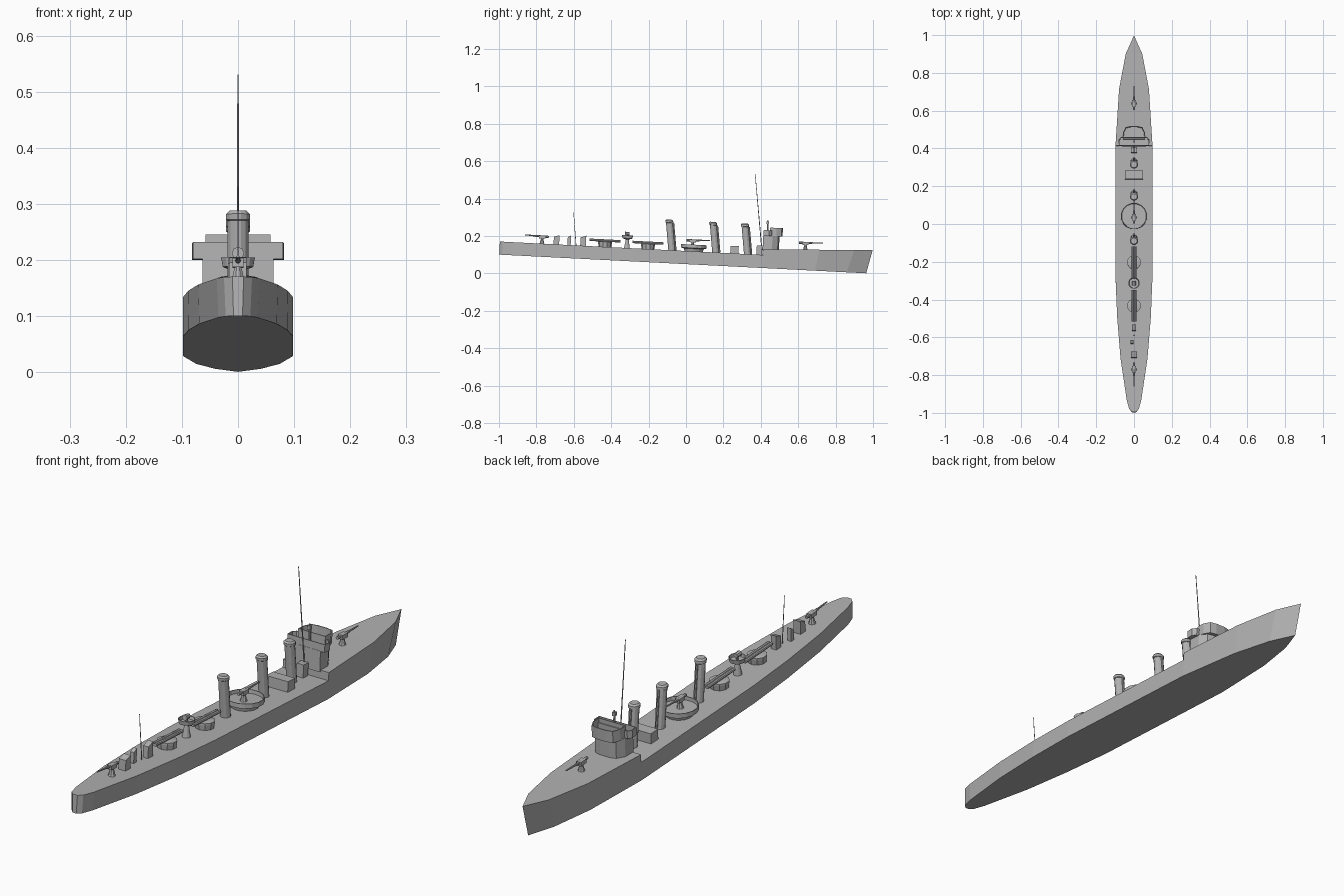
import bpy, bmesh, math
from mathutils import Matrix, Vector

cube = bpy.data.objects.get("Cube")
if cube:
    bpy.data.objects.remove(cube)

# One hull grey for the whole ship
grey = bpy.data.materials.new("warship grey")
grey.use_nodes = True
grey.diffuse_color = (0.45, 0.45, 0.45, 1)
grey.node_tree.nodes["Principled BSDF"].inputs["Base Color"].default_value = (0.45, 0.45, 0.45, 1)

# The whole ship sits bow-down; parts are built level and then pitched
PITCH = Matrix.Translation((0, 0, 0.05)) @ Matrix.Rotation(math.radians(-2.91), 4, 'X')
DECK = 0.07
FORE_DECK = 0.107


def finish(name, bm):
    bmesh.ops.recalc_face_normals(bm, faces=bm.faces[:])
    mesh = bpy.data.meshes.new(name)
    bm.to_mesh(mesh)
    bm.free()
    mesh.transform(PITCH)
    mesh.materials.append(grey)
    obj = bpy.data.objects.new(name, mesh)
    bpy.context.collection.objects.link(obj)
    return obj


def mirrored(half):
    """Closed outline from right-hand points given back to front."""
    return half + [(-x, y) for x, y in reversed(half)]


def prism(name, outline, z0, z1, wall=0, floor=0):
    """Extruded outline; with a wall it becomes an open tub."""
    bm = bmesh.new()
    base = [bm.verts.new((x, y, z0)) for x, y in outline]
    lid = [bm.verts.new((x, y, z1)) for x, y in outline]
    bm.faces.new(base)
    top = bm.faces.new(lid)
    for i in range(len(base)):
        j = (i + 1) % len(base)
        bm.faces.new((base[i], base[j], lid[j], lid[i]))
    bmesh.ops.recalc_face_normals(bm, faces=bm.faces[:])
    if wall:
        bmesh.ops.inset_region(bm, faces=[top], thickness=wall)
        bmesh.ops.inset_region(bm, faces=[top], thickness=wall / 10)
        for v in top.verts:
            v.co.z = floor
    return finish(name, bm)


def box(name, x, y, z, sx, sy, sz):
    """Box standing on z."""
    hx, hy = sx / 2, sy / 2
    return prism(name, [(x - hx, y - hy), (x + hx, y - hy), (x + hx, y + hy), (x - hx, y + hy)], z, z + sz)


def lathe(name, profile, y, z, sides=12, lean=0):
    """Turned part from (radius, height) points; lean shifts y with height."""
    bm = bmesh.new()
    rings = []
    for r, h in profile:
        ring = []
        for k in range(sides):
            a = math.tau * (k + 0.5) / sides
            ring.append(bm.verts.new((r * math.cos(a), y + r * math.sin(a) + lean * h, z + h)))
        rings.append(ring)
    for low, high in zip(rings, rings[1:]):
        for k in range(sides):
            j = (k + 1) % sides
            bm.faces.new((low[k], low[j], high[j], high[k]))
    bm.faces.new(rings[0])
    bm.faces.new(rings[-1])
    return finish(name, bm)


def rod(name, start, end, r0, r1, sides=8):
    start, end = Vector(start), Vector(end)
    axis = end - start
    bm = bmesh.new()
    place = Matrix.Translation((start + end) / 2) @ axis.to_track_quat('Z', 'Y').to_matrix().to_4x4()
    bmesh.ops.create_cone(bm, cap_ends=True, segments=sides, radius1=r0, radius2=r1,
                          depth=axis.length, matrix=place)
    return finish(name, bm)


# Hull: stations of (keel y, deck y, keel half width, deck half width, deck height)
stations = [
    (-1.0, -1.0, 0.008, 0.010, DECK), (-0.985, -0.985, 0.022, 0.025, DECK),
    (-0.94, -0.94, 0.035, 0.038, DECK), (-0.72, -0.72, 0.069, 0.071, DECK),
    (-0.5, -0.5, 0.088, 0.089, DECK), (-0.28, -0.28, 0.098, 0.098, DECK),
    (0.41, 0.41, 0.098, 0.098, DECK), (0.41, 0.41, 0.098, 0.098, 0.101),
    (0.69, 0.71, 0.074, 0.079, 0.113), (0.86, 0.895, 0.040, 0.044, 0.122),
    (0.965, 0.993, 0, 0, 0.127)]
bm = bmesh.new()
rows = [[bm.verts.new(p) for p in ((-kw, ky, 0), (kw, ky, 0), (dw, dy, dz), (-dw, dy, dz))]
        for ky, dy, kw, dw, dz in stations]
for a, b in zip(rows, rows[1:]):
    for i in range(4):
        j = (i + 1) % 4
        bm.faces.new((a[i], a[j], b[j], b[i]))
bm.faces.new(rows[0])
bmesh.ops.remove_doubles(bm, verts=bm.verts[:], dist=0.00001)
finish("hull", bm)

# Bridge: house, side wings, raised front and signal post
prism("bridge_house", mirrored([(0.063, 0.405), (0.063, 0.455), (0.045, 0.485), (0.02, 0.492)]), 0.095, 0.175)
prism("bridge_wings", mirrored([(0.08, 0.406), (0.082, 0.435), (0.07, 0.45)]), 0.173, 0.203, 0.004, 0.18)
prism("bridge_front", mirrored([(0.058, 0.44), (0.058, 0.475), (0.045, 0.502), (0.02, 0.508)]),
      0.173, 0.218, 0.004, 0.182)
rod("signal_post", (0, 0.43, 0.175), (0, 0.425, 0.255), 0.005, 0.003)
box("signal_lamp", 0, 0.425, 0.235, 0.012, 0.012, 0.014)

# Deckhouses behind the bridge
box("mast_house", 0, 0.388, DECK, 0.03, 0.03, 0.05)
box("midship_house", 0, 0.255, DECK, 0.094, 0.044, 0.04)

# Three raked funnels with steam pipes
for number, y in enumerate((0.325, 0.155, -0.08), 1):
    lathe(f"funnel_{number}", [(0.019, 0), (0.019, 0.145), (0.022, 0.147), (0.022, 0.157), (0.016, 0.163)],
          y, DECK, 12, -0.135)
    rod(f"steam_pipe_{number}", (0, y + 0.022, DECK), (0, y + 0.002, DECK + 0.145), 0.004, 0.004, 6)

# Masts
rod("foremast", (0, 0.405, DECK), (0, 0.345, 0.499), 0.0026, 0.0014, 6)
rod("aft_mast", (0, -0.592, DECK), (0, -0.615, 0.25), 0.0018, 0.001, 6)

# Midship gun platform
lathe("gun_platform", [(0.05, 0), (0.054, 0.014), (0.07, 0.018), (0.07, 0.036), (0.067, 0.036),
                       (0.066, 0.022), (0.01, 0.022)], 0.037, DECK, 16)


# Deck guns: pedestal, cradle, breech and barrel
def gun(name, y, z, facing):
    lathe(name + "_pedestal", [(0.014, 0), (0.012, 0.006), (0.006, 0.03)], y, z, 8)
    box(name + "_cradle", 0, y, z + 0.028, 0.02, 0.034, 0.016)
    rod(name + "_breech", (0, y - facing * 0.035, z + 0.038), (0, y + facing * 0.035, z + 0.04), 0.006, 0.005)
    rod(name + "_barrel", (0, y + facing * 0.03, z + 0.04), (0, y + facing * 0.092, z + 0.043), 0.004, 0.0025)


gun("fore_gun", 0.633, FORE_DECK, 1)
gun("midship_gun", 0.03, DECK + 0.02, 1)
gun("aft_gun", -0.775, DECK, -1)

# Twin torpedo mounts
for name, y in (("forward", -0.208), ("rear", -0.438)):
    lathe(name + "_torpedo_mount", [(0.034, 0), (0.037, 0.02), (0.037, 0.027), (0.02, 0.03)], y, DECK, 10)
    for side, x in (("left", 0.006), ("right", -0.006)):
        rod(f"{name}_{side}_torpedo_tube", (x, y - 0.083, DECK + 0.034), (x, y + 0.083, DECK + 0.034),
            0.0065, 0.0065)

# Searchlight tower
lathe("searchlight_tower", [(0.016, 0), (0.008, 0.045), (0.028, 0.052), (0.031, 0.068), (0.028, 0.068),
                            (0.026, 0.056), (0.005, 0.056)], -0.32, DECK, 12)
rod("searchlight", (0, -0.334, 0.146), (0, -0.31, 0.146), 0.011, 0.009)
rod("searchlight_stand", (0, -0.32, 0.12), (0, -0.32, 0.146), 0.004, 0.004)


# Aft lockers with sloping tops
def locker(name, x, y, width, length, height):
    obj = box(name, x, y, DECK, width, length, height)
    back = PITCH.inverted()
    for v in obj.data.vertices:
        p = back @ v.co
        if p.z > DECK + 0.01 and p.y < y:
            v.co.z -= height * 0.2


locker("hatch_house", 0, -0.555, 0.022, 0.03, 0.055)
locker("small_vent", -0.01, -0.63, 0.016, 0.018, 0.052)
locker("aft_house", 0, -0.698, 0.03, 0.03, 0.05)
